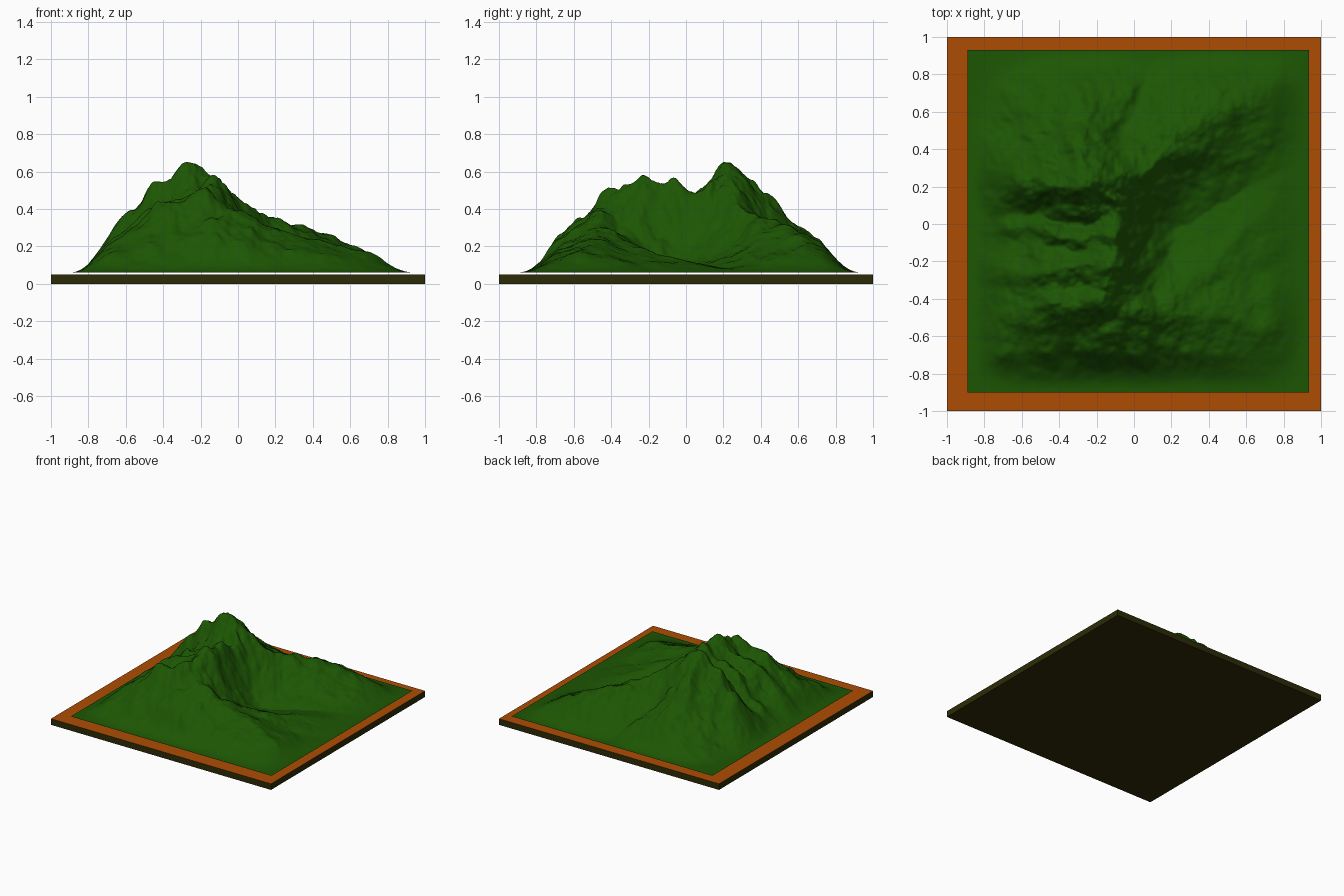
import bpy, bmesh, math
from mathutils import Vector, noise

if "Cube" in bpy.data.objects:
    bpy.data.objects.remove(bpy.data.objects["Cube"])


def material(name, rgb):
    m = bpy.data.materials.new(name)
    m.diffuse_color = (*rgb, 1)
    m.use_nodes = True
    m.node_tree.nodes["Principled BSDF"].inputs["Base Color"].default_value = m.diffuse_color
    return m


def add_object(name, bm, mats):
    me = bpy.data.meshes.new(name)
    bm.to_mesh(me)
    bm.free()
    for m in mats:
        me.materials.append(m)
    ob = bpy.data.objects.new(name, me)
    bpy.context.collection.objects.link(ob)
    return ob


green = material("grass green", (0.012, 0.093, 0.001))
orange = material("board orange", (0.42, 0.073, 0.001))
olive = material("dark olive edge", (0.026, 0.024, 0.002))

# Base board: orange top, dark sides and underside
bm = bmesh.new()
bmesh.ops.create_cube(bm, size=1)
for v in bm.verts:
    v.co = (v.co.x * 2, v.co.y * 2, (v.co.z + 0.5) * 0.05)
bm.normal_update()
for f in bm.faces:
    f.material_index = 0 if f.normal.z > 0.5 else 1
add_object("base_board", bm, [orange, olive])

# Mountain ridges: falloff radius, then crest points (x, y, height)
A, M, B, C = (-0.27, 0.22, 0.605), (-0.13, -0.08, 0.53), (-0.14, -0.22, 0.55), (-0.19, -0.42, 0.48)
RIDGES = [
    (0.42, [A, (-0.14, 0.11, 0.53), (-0.1, 0.03, 0.485), M, B, (-0.16, -0.33, 0.52), C]),  # spine
    (0.42, [A, (-0.42, 0.22, 0.54), (-0.6, 0.25, 0.35), (-0.8, 0.27, 0.1)]),  # west
    (0.42, [M, (-0.4, -0.06, 0.4), (-0.58, -0.03, 0.24), (-0.75, 0.02, 0.11)]),
    (0.45, [B, (-0.4, -0.25, 0.44), (-0.6, -0.27, 0.28), (-0.78, -0.28, 0.11)]),
    (0.54, [C, (-0.42, -0.43, 0.42), (-0.58, -0.47, 0.28), (-0.73, -0.53, 0.12)]),  # south-west
    (0.54, [C, (0, -0.46, 0.37), (0.2, -0.47, 0.29), (0.45, -0.49, 0.23),
            (0.62, -0.52, 0.18), (0.78, -0.53, 0.11)]),                 # south-east
    (0.45, [(0.2, -0.42, 0.28), (0.4, -0.27, 0.2), (0.52, -0.13, 0.15),
            (0.63, 0, 0.115), (0.72, 0.2, 0.085)]),                     # bowl lip
    (0.5, [A, (-0.1, 0.24, 0.54), (0.03, 0.3, 0.42), (0.2, 0.42, 0.35),
           (0.35, 0.53, 0.31), (0.48, 0.62, 0.26), (0.58, 0.65, 0.2),
           (0.72, 0.66, 0.14)]),                                        # north-east
    (0.54, [A, (-0.26, 0.31, 0.58), (-0.27, 0.42, 0.47), (-0.27, 0.58, 0.31),
            (-0.26, 0.75, 0.15)]),                                      # north spur
]
SEGMENTS = [(r, Vector(a), Vector(b)) for r, pts in RIDGES for a, b in zip(pts, pts[1:])]
X0, X1, Y0, Y1, GROUND = -0.89, 0.935, -0.9, 0.93, 0.06


def smooth(t):
    t = max(0, min(1, t))
    return t * t * (3 - 2 * t)


def height(x, y):
    # warp the position so the ridges and gullies wander
    w = noise.noise_vector(Vector((x * 4, y * 4, 3))) * 0.04
    w += noise.noise_vector(Vector((x * 10, y * 10, 7))) * 0.03
    w += noise.noise_vector(Vector((x * 24, y * 24, 5))) * 0.012
    p = Vector((x + w.x, y + w.y))
    total = 0
    for radius, a, b in SEGMENTS:
        d = (b - a).to_2d()
        t = max(0, min(1, (p - a.to_2d()).dot(d) / d.length_squared))
        c = a.lerp(b, t)
        # rounded crest, concave flank
        dist = math.hypot((p - c.to_2d()).length, 0.035) - 0.035
        h = (c.z - GROUND) * max(0, 1 - dist / radius) ** 1.6
        total += h ** 12
    h = total ** (1 / 12) * 0.97
    # hollow out the eastern bowl
    h *= 1 - 0.35 * math.exp(-((x - 0.27) ** 2 + (y - 0.06) ** 2) / 0.045)
    # fine rocky detail, stronger on the high ground
    q = Vector((x * 9, y * 9, 1))
    rough = sum(noise.noise(q * 2 ** i) * 0.6 ** i for i in range(4))
    h += rough * 0.05 * min(h, 0.45)
    # fade to flat ground at the rim, with rounded corners
    fade = 1
    for e in (x - X0, X1 - x, y - Y0, Y1 - y):
        fade *= smooth((e + 0.01) / 0.23)
    return GROUND + max(0, h) * fade


# Terrain sheet
bm = bmesh.new()
bmesh.ops.create_grid(bm, x_segments=230, y_segments=230, size=0.5)
for v in bm.verts:
    x = X0 + (v.co.x + 0.5) * (X1 - X0)
    y = Y0 + (v.co.y + 0.5) * (Y1 - Y0)
    v.co = (x, y, height(x, y))
for f in bm.faces:
    f.smooth = True
add_object("mountain_terrain", bm, [green])
